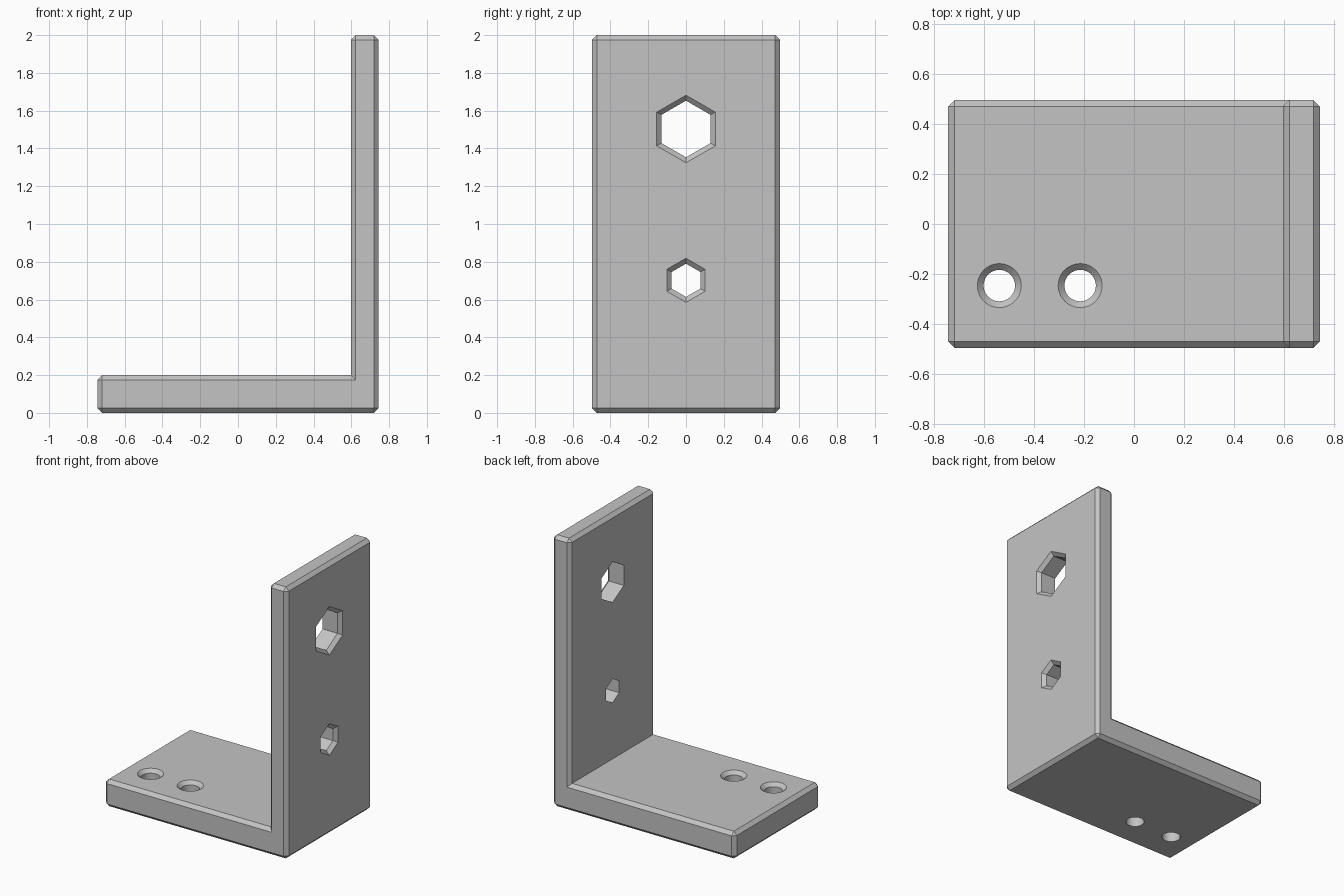
import bpy, bmesh, math
from mathutils import Vector

cube = bpy.data.objects.get("Cube")
if cube:
    bpy.data.objects.remove(cube, do_unlink=True)

CHAMFER = 0.025
HALF_X, HALF_Y, HEIGHT = 0.745, 0.497, 2.0
WALL_X, BASE_Z = 0.598, 0.2
X, Y, Z = Vector((1, 0, 0)), Vector((0, 1, 0)), Vector((0, 0, 1))

grey = bpy.data.materials.new("plain_grey")
grey.use_nodes = True
grey.diffuse_color = (0.55, 0.55, 0.55, 1)
grey.node_tree.nodes["Principled BSDF"].inputs["Base Color"].default_value = grey.diffuse_color


def to_object(bm, name):
    bmesh.ops.recalc_face_normals(bm, faces=bm.faces)
    mesh = bpy.data.meshes.new(name)
    bm.to_mesh(mesh)
    bm.free()
    mesh.materials.append(grey)
    obj = bpy.data.objects.new(name, mesh)
    bpy.context.collection.objects.link(obj)
    return obj


# L-shaped bracket: extruded side profile with every outer edge chamfered
def make_bracket():
    profile = [(-HALF_X, 0), (HALF_X, 0), (HALF_X, HEIGHT),
               (WALL_X, HEIGHT), (WALL_X, BASE_Z), (-HALF_X, BASE_Z)]
    bm = bmesh.new()
    face = bm.faces.new([bm.verts.new((x, -HALF_Y, z)) for x, z in profile])
    new = bmesh.ops.extrude_face_region(bm, geom=[face])["geom"]
    bmesh.ops.translate(bm, vec=Y * 2 * HALF_Y,
                        verts=[v for v in new if isinstance(v, bmesh.types.BMVert)])
    bmesh.ops.recalc_face_normals(bm, faces=bm.faces)
    bm.normal_update()
    outer = [e for e in bm.edges if e.is_convex]
    bmesh.ops.bevel(bm, geom=outer, offset=CHAMFER, segments=1,
                    affect='EDGES', profile=0.5)
    return to_object(bm, "angle_bracket")


# Countersunk hole: a straight bore that flares at the surface
def make_cutter(name, centre, u, v, radius, sides):
    axis = u.cross(v)
    flare = 1 / math.cos(math.pi / sides)
    bm = bmesh.new()
    rings = []
    for r, h in ((radius, -0.3), (radius, -CHAMFER),
                 (radius + 2 * CHAMFER * flare, CHAMFER)):
        rings.append([bm.verts.new(centre + axis * h + r * (
            u * math.cos(math.tau * i / sides) + v * math.sin(math.tau * i / sides)))
            for i in range(sides)])
    for low, high in zip(rings, rings[1:]):
        for i in range(sides):
            j = (i + 1) % sides
            bm.faces.new((low[i], low[j], high[j], high[i]))
    bm.faces.new(rings[0])
    bm.faces.new(rings[-1])
    cutter = to_object(bm, name)
    cutter.hide_render = True
    return cutter


bracket = make_bracket()
cutters = []
# Hexagonal holes through the upright, flared on its outer side
for z, radius in ((1.503, 0.15), (0.702, 0.088)):
    cutters.append(make_cutter("hex_hole_cutter", Vector((HALF_X, 0, z)), Z, -Y, radius, 6))
# Round holes through the base, flared on top
for x in (-0.54, -0.216):
    cutters.append(make_cutter("round_hole_cutter", Vector((x, -0.247, BASE_Z)), X, Y, 0.063, 48))

bpy.ops.object.select_all(action='DESELECT')
bracket.select_set(True)
bpy.context.view_layer.objects.active = bracket
for cutter in cutters:
    mod = bracket.modifiers.new("hole", 'BOOLEAN')
    mod.operation = 'DIFFERENCE'
    mod.solver = 'EXACT'
    mod.object = cutter
    bpy.ops.object.modifier_apply(modifier=mod.name)
    bpy.data.objects.remove(cutter, do_unlink=True)

bpy.ops.object.shade_smooth_by_angle(angle=math.radians(30))
